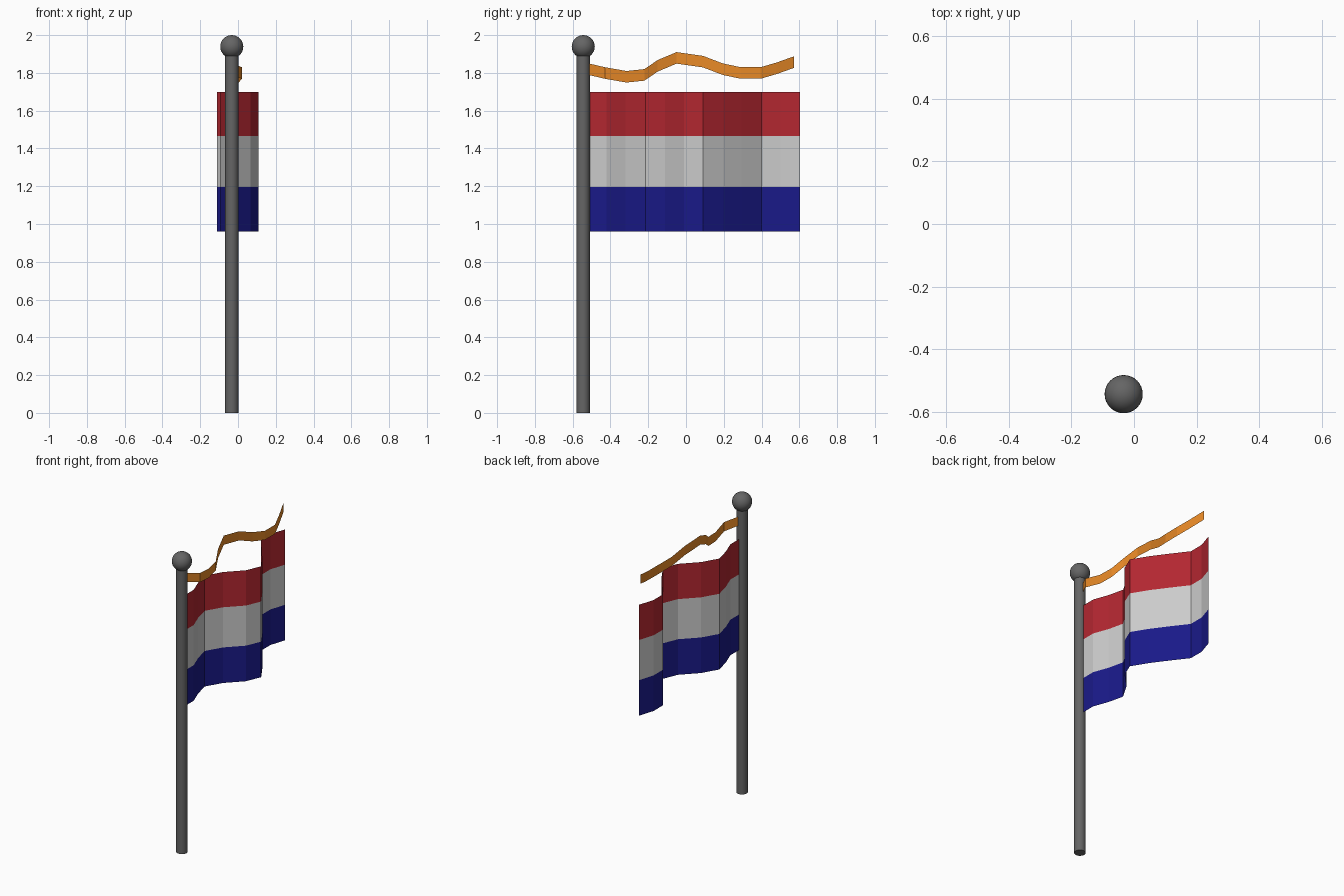
import bpy

if "Cube" in bpy.data.objects:
    bpy.data.objects.remove(bpy.data.objects["Cube"])

POLE_X, POLE_Y = -0.033, -0.544


def material(name, color):
    m = bpy.data.materials.new(name)
    m.diffuse_color = (*color, 1)
    m.use_nodes = True
    m.node_tree.nodes["Principled BSDF"].inputs["Base Color"].default_value = m.diffuse_color
    return m


def cloth_strip(name, path, mat):
    """Thin sheet from a path of (x, y, bottom z, top z)."""
    verts = [(x, y, z) for x, y, lo, hi in path for z in (lo, hi)]
    faces = [(2 * i, 2 * i + 2, 2 * i + 3, 2 * i + 1) for i in range(len(path) - 1)]
    mesh = bpy.data.meshes.new(name)
    mesh.from_pydata(verts, [], faces)
    mesh.materials.append(mat)
    ob = bpy.data.objects.new(name, mesh)
    bpy.context.collection.objects.link(ob)
    return ob


grey = material("dark_grey", (0.13, 0.13, 0.13))

# Pole
bpy.ops.mesh.primitive_cylinder_add(vertices=24, radius=0.035, depth=1.92,
                                    location=(POLE_X, POLE_Y, 0.96))
pole = bpy.context.object
pole.name = "pole"
pole.data.materials.append(grey)
bpy.ops.object.shade_smooth_by_angle()

# Ball on top of the pole
bpy.ops.mesh.primitive_uv_sphere_add(segments=32, ring_count=16, radius=0.061,
                                     location=(POLE_X, POLE_Y, 1.939))
ball = bpy.context.object
ball.name = "pole_ball"
ball.data.materials.append(grey)
bpy.ops.object.shade_smooth_by_angle()

# Flag: one waving path shared by three stripes
wave = [(-0.033, -0.515), (-0.033, -0.42), (-0.07, -0.32), (-0.095, -0.215),
        (-0.033, -0.11), (0.066, -0.01), (0.108, 0.09), (0.043, 0.195),
        (-0.03, 0.295), (-0.11, 0.40), (-0.11, 0.50), (-0.077, 0.603)]
stripes = [("red_stripe", 1.465, 1.70, (0.45, 0.02, 0.03)),
           ("white_stripe", 1.197, 1.465, (0.8, 0.8, 0.8)),
           ("blue_stripe", 0.96, 1.197, (0.01, 0.01, 0.25))]
for name, lo, hi, color in stripes:
    cloth_strip(name, [(x, y, lo, hi) for x, y in wave], material(name, color))

# Pennant ribbon above the flag: x, y, top z
ribbon = [(-0.03, -0.515, 1.85), (0.02, -0.43, 1.83), (0.004, -0.315, 1.81),
          (-0.01, -0.22, 1.82), (-0.042, -0.15, 1.868), (-0.07, -0.05, 1.91),
          (-0.055, 0.09, 1.89), (-0.03, 0.195, 1.85), (-0.005, 0.29, 1.83),
          (-0.004, 0.395, 1.83), (-0.033, 0.48, 1.855), (-0.067, 0.573, 1.888)]
cloth_strip("pennant_ribbon", [(x, y, z - 0.061, z) for x, y, z in ribbon],
            material("orange", (0.8, 0.25, 0.02)))
